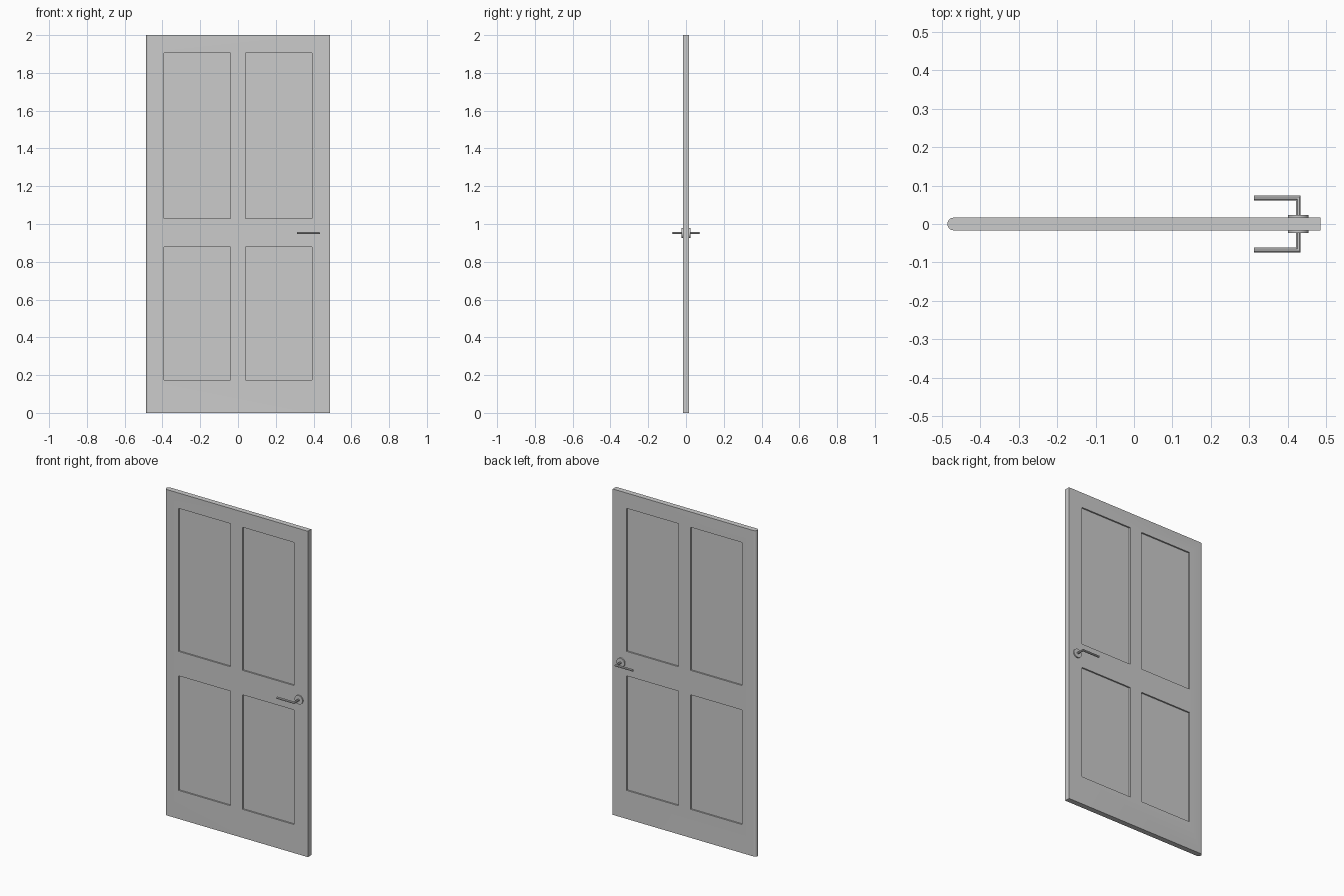
import bpy, bmesh, math

if "Cube" in bpy.data.objects:
    bpy.data.objects.remove(bpy.data.objects["Cube"])

T = 0.0165            # half thickness of the door
X0, X1, H = -0.486, 0.486, 2.0
HX, HZ = 0.428, 0.952  # handle axis


def make(name, bm):
    bmesh.ops.recalc_face_normals(bm, faces=bm.faces)
    me = bpy.data.meshes.new(name)
    bm.to_mesh(me)
    bm.free()
    ob = bpy.data.objects.new(name, me)
    bpy.context.collection.objects.link(ob)
    return ob


def smooth(ob, deg=30):
    bpy.ops.object.select_all(action='DESELECT')
    ob.select_set(True)
    bpy.context.view_layer.objects.active = ob
    bpy.ops.object.shade_smooth_by_angle(angle=math.radians(deg))


# Door slab: plan profile with a half-round hinge edge, extruded upwards
bm = bmesh.new()
plan = [(X1, -T), (X1, T)]
for i in range(17):
    a = math.pi / 2 + math.pi * i / 16
    plan.append((X0 + T + T * math.cos(a), T * math.sin(a)))
face = bm.faces.new([bm.verts.new((x, y, 0)) for x, y in plan])
top = bmesh.ops.extrude_face_region(bm, geom=[face])
bmesh.ops.translate(bm, vec=(0, 0, H),
                    verts=[v for v in top['geom'] if isinstance(v, bmesh.types.BMVert)])
door = make("door_slab", bm)

# Four recessed panels on each face, cut by boxes
DEPTH = 0.009
bm = bmesh.new()
for s in (-1, 1):
    for xa, xb in ((-0.391, -0.041), (0.041, 0.391)):
        for za, zb in ((0.175, 0.878), (1.028, 1.906)):
            box = bmesh.ops.create_cube(bm, size=1)['verts']
            bmesh.ops.scale(bm, vec=(xb - xa, 2 * DEPTH, zb - za), verts=box)
            bmesh.ops.translate(bm, vec=((xa + xb) / 2, s * T, (za + zb) / 2), verts=box)
cutter = make("panel_cutter", bm)
cutter.hide_render = True
mod = door.modifiers.new("panels", 'BOOLEAN')
mod.operation, mod.solver, mod.object = 'DIFFERENCE', 'EXACT', cutter
bpy.context.view_layer.objects.active = door
bpy.ops.object.modifier_apply(modifier=mod.name)
bpy.data.objects.remove(cutter)
smooth(door)

for side, s in (("front", -1), ("back", 1)):
    # Round rosette plate
    bm = bmesh.new()
    bmesh.ops.create_cone(bm, cap_ends=True, segments=32, radius1=0.027, radius2=0.027, depth=0.012)
    for v in bm.verts:
        v.co = (HX + v.co.x, s * (0.018 + v.co.z), HZ + v.co.y)
    smooth(make(side + "_rosette", bm))

    # Lever: octagonal rod with a mitred corner
    bm = bmesh.new()
    r, y1 = 0.0065, 0.0678
    rings = [[], [], []]
    for i in range(8):
        a = math.pi / 8 + i * math.pi / 4
        u, w = r * math.cos(a), HZ + r * math.sin(a)
        rings[0].append(bm.verts.new((HX + u, s * 0.02, w)))
        rings[1].append(bm.verts.new((HX + u, s * (y1 + u), w)))
        rings[2].append(bm.verts.new((0.312, s * (y1 + u), w)))
    for p, q in zip(rings, rings[1:]):
        for i in range(8):
            j = (i + 1) % 8
            bm.faces.new((p[i], p[j], q[j], q[i]))
    bm.faces.new(rings[0])
    bm.faces.new(rings[2])
    make(side + "_lever", bm)
